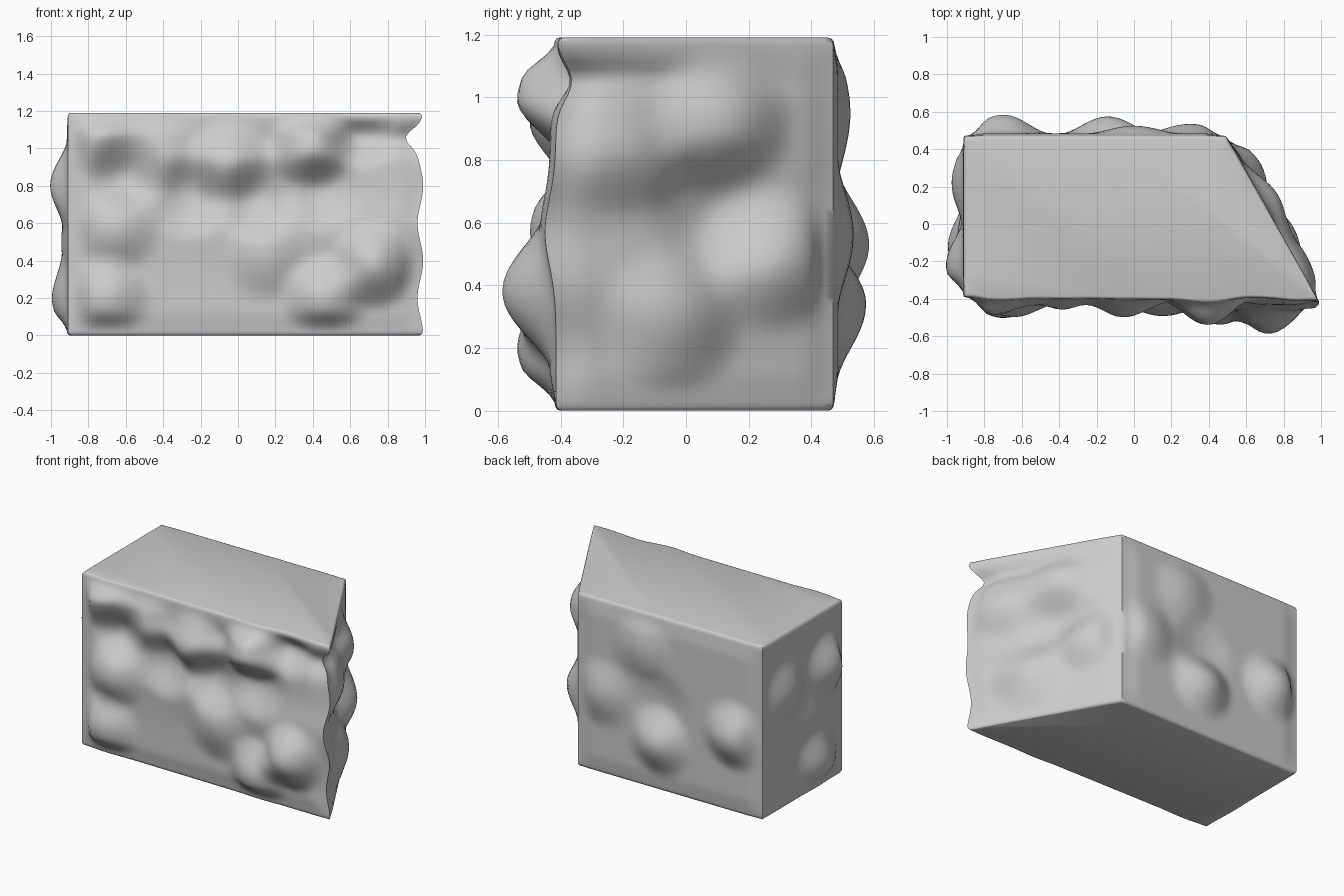
import bpy, bmesh, math
from mathutils import Vector

if "Cube" in bpy.data.objects:
    bpy.data.objects.remove(bpy.data.objects["Cube"])

HEIGHT = 1.19
ROWS = 44
REACH = 0.25  # radius of each chipped bump

# Bumps and hollows on each rough side: (place along the side, height, depth)
FRONT = [(-0.72, 1.06, 0.08), (-0.42, 0.99, 0.05), (-0.6, 0.88, -0.07), (-0.65, 0.57, 0.08),
         (-0.05, 0.93, 0.08), (-0.25, 0.74, -0.07), (0.1, 0.73, -0.08), (0.4, 1.02, 0.14),
         (0.45, 0.78, -0.06), (0.65, 1.12, -0.07), (0.72, 0.37, 0.15), (0.46, 0.2, 0.11),
         (0.15, 0.42, 0.06), (-0.7, 0.2, 0.09)]
RIGHT = [(0.1, 0.92, 0.08), (-0.2, 0.85, 0.05), (0.1, 0.65, -0.05),
         (0.27, 0.48, 0.08), (-0.06, 0.28, 0.07)]
BACK = [(0.0, 0.95, 0.04), (0.3, 0.56, 0.05), (-0.14, 0.34, 0.09),
        (-0.14, 0.6, -0.03), (-0.7, 0.53, 0.1)]
LEFT = [(0.22, 0.78, 0.06), (-0.22, 0.8, 0.09), (-0.1, 0.5, 0.03), (-0.12, 0.2, 0.08)]


def bell(z, middle, width):
    return math.exp(-((z - middle) / width) ** 2)


def fade(distance):
    """Let the roughness die out toward the edges of a side."""
    t = max(0, min(1, distance / 0.13))
    return t * t * (3 - 2 * t)


def front_right(z):
    """The wavering front right edge with a notch near its top."""
    x = 0.975 + 0.015 * math.cos((z - 0.8) * math.tau / 0.4) - 0.07 * bell(z, 1.06, 0.06)
    y = -0.415 - 0.035 * bell(z, 0.57, 0.15) + 0.05 * bell(z, 1.05, 0.08)
    return Vector((x, y, z))


def bulge(bumps, base, place, z):
    total = base
    for where, height, depth in bumps:
        d2 = ((place - where) ** 2 + (z - height) ** 2) / REACH ** 2
        if d2 < 1:
            total += depth * (1 - d2) ** 2
    return total


def make_ring(z):
    """One rough outline around the block."""
    fr = front_right(z)
    fl, bl, br = Vector((-0.91, -0.39, z)), Vector((-0.91, 0.47, z)), Vector((0.49, 0.47, z))
    sides = [(fl, fr, 0, FRONT, 0.02, 60), (fr, br, 1, RIGHT, 0.015, 32),
             (br, bl, 0, BACK, 0.015, 44), (bl, fl, 1, LEFT, 0.005, 28)]
    ring = []
    for a, b, axis, bumps, base, steps in sides:
        along = (b - a).normalized()
        out = Vector((along.y, -along.x, 0))
        for s in range(steps):
            p = a.lerp(b, s / steps)
            edge = min((p - a).length, (p - b).length)
            rim = 0.15 + 0.85 * fade(min(z, HEIGHT - z))
            ring.append(p + out * bulge(bumps, base, p[axis], z) * fade(edge) * rim)
    return ring


def inset(ring, amount, z):
    """Copy of a ring shrunk toward the middle at a new height."""
    return [Vector((p.x * (1 - amount), p.y * (1 - 2 * amount), z)) for p in ring]


# Rough walls, from the top down
low, high = 0.025, HEIGHT - 0.025
rings = [make_ring(high + (low - high) * r / ROWS) for r in range(ROWS + 1)]

# Softly rounded rims leading to the flat top and bottom
rims = [(0.003, 0.012), (0.010, 0.003), (0.020, 0.0)]
rings = ([inset(rings[0], a, HEIGHT - z) for a, z in reversed(rims)] + rings
         + [inset(rings[-1], a, z) for a, z in rims])

bm = bmesh.new()
grid = [[bm.verts.new(p) for p in ring] for ring in rings]
n = len(grid[0])
for upper, lower in zip(grid, grid[1:]):
    for i in range(n):
        j = (i + 1) % n
        bm.faces.new((upper[i], lower[i], lower[j], upper[j]))
bm.faces.new(grid[0])
bm.faces.new(grid[-1][::-1])
bmesh.ops.recalc_face_normals(bm, faces=bm.faces)

mesh = bpy.data.meshes.new("stone_block")
bm.to_mesh(mesh)
bm.free()
block = bpy.data.objects.new("stone_block", mesh)
bpy.context.collection.objects.link(block)

# Plain grey stone
stone = bpy.data.materials.new("grey stone")
stone.diffuse_color = (0.6, 0.6, 0.6, 1)
stone.use_nodes = True
stone.node_tree.nodes["Principled BSDF"].inputs["Base Color"].default_value = stone.diffuse_color
mesh.materials.append(stone)

bpy.context.view_layer.objects.active = block
block.select_set(True)
bpy.ops.object.shade_smooth_by_angle(angle=math.radians(50))
